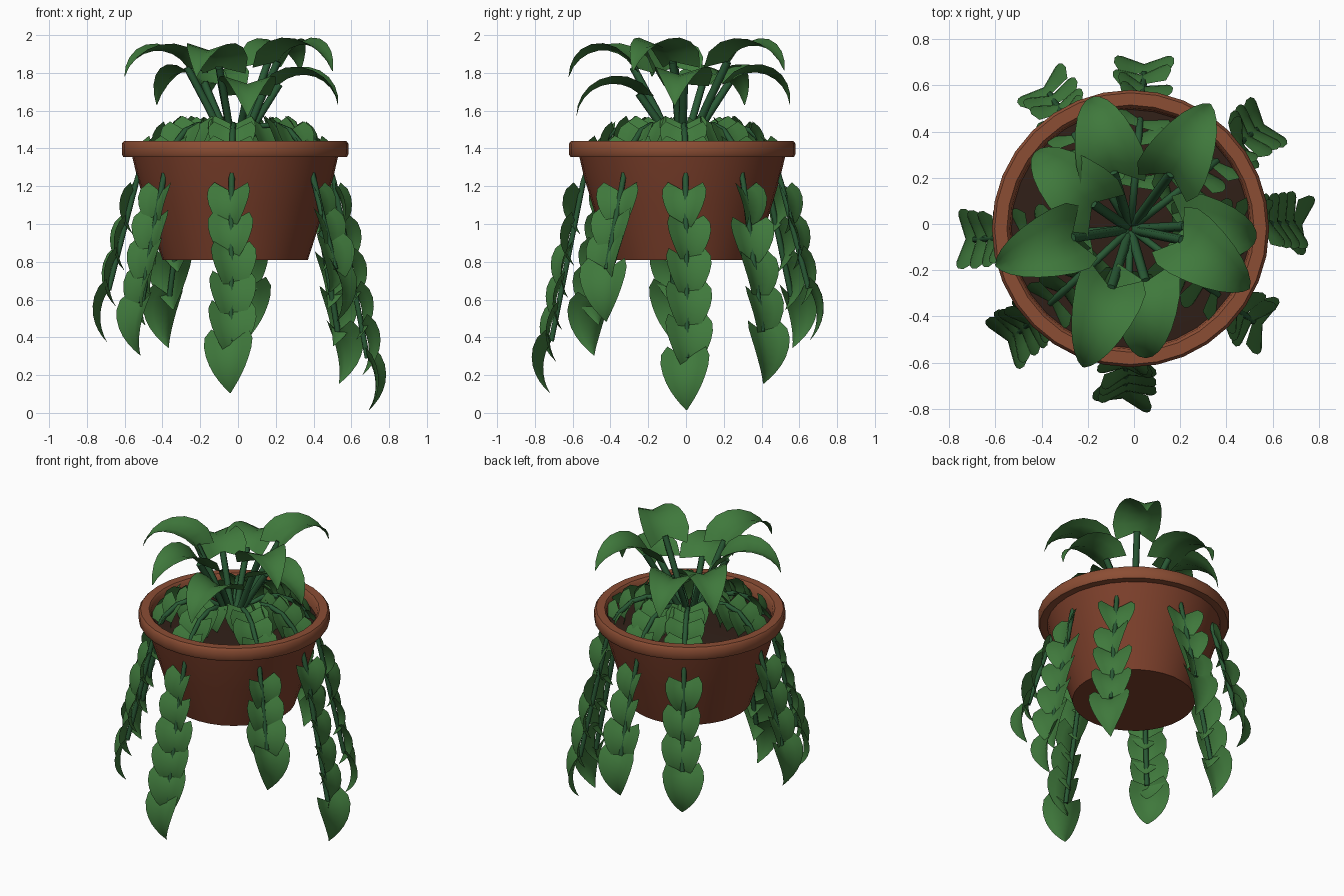
import bpy, bmesh, math, random
from mathutils import Vector

if "Cube" in bpy.data.objects:
    bpy.data.objects.remove(bpy.data.objects["Cube"])

random.seed(4)
C = Vector((-0.015, -0.02, 0))   # pot axis


def material(name, rgb):
    m = bpy.data.materials.new(name)
    m.diffuse_color = (*rgb, 1)
    m.use_nodes = True
    m.node_tree.nodes["Principled BSDF"].inputs["Base Color"].default_value = m.diffuse_color
    return m


CLAY = material("clay", (0.2, 0.05, 0.024))
RIM = material("rim_clay", (0.26, 0.075, 0.034))
SOIL = material("soil", (0.03, 0.014, 0.009))
LEAF = material("leaf_green", (0.05, 0.19, 0.045))
STEM = material("stem_green", (0.022, 0.1, 0.035))


def add_object(name, bm, mat, angle=40):
    me = bpy.data.meshes.new(name)
    bm.to_mesh(me)
    bm.free()
    ob = bpy.data.objects.new(name, me)
    bpy.context.collection.objects.link(ob)
    me.materials.append(mat)
    bpy.ops.object.select_all(action='DESELECT')
    ob.select_set(True)
    bpy.context.view_layer.objects.active = ob
    bpy.ops.object.shade_smooth_by_angle(angle=math.radians(angle))


def lathe(name, profile, mat, sides=32, closed=False):
    bm = bmesh.new()
    vs = [bm.verts.new(C + Vector((r, 0, z))) for r, z in profile]
    pairs = list(zip(vs, vs[1:])) + ([(vs[-1], vs[0])] if closed else [])
    edges = [bm.edges.new(p) for p in pairs]
    bmesh.ops.spin(bm, geom=vs + edges, cent=C, axis=(0, 0, 1),
                   angle=2 * math.pi, steps=sides, use_duplicate=False)
    bmesh.ops.remove_doubles(bm, verts=bm.verts, dist=1e-4)
    bmesh.ops.recalc_face_normals(bm, faces=bm.faces)
    add_object(name, bm, mat)


def stem(name, points, radius):
    cu = bpy.data.curves.new(name, 'CURVE')
    cu.dimensions = '3D'
    cu.bevel_depth = radius
    cu.bevel_resolution = 1
    cu.use_fill_caps = True
    sp = cu.splines.new('POLY')
    sp.points.add(len(points) - 1)
    for p, co in zip(sp.points, points):
        p.co = (*co, 1)
    cu.materials.append(STEM)
    bpy.context.collection.objects.link(bpy.data.objects.new(name, cu))


WIDTHS = [.8, 1, .99, .89, .75, .58, .39, .2, .02]


def add_leaf(bm, base, yaw, length, width, a0, a1, cup=0.3):
    """Heart-shaped cupped leaf arching from pitch a0 to pitch a1."""
    out = Vector((math.cos(yaw), math.sin(yaw), 0))
    side = Vector((-out.y, out.x, 0))
    up = Vector((0, 0, 1))
    n = len(WIDTHS) - 1
    mid, rows = Vector(base), []
    for i, w in enumerate(WIDTHS):
        t = i / n
        a = math.radians(a0 + (a1 - a0) * t)
        tan = out * math.cos(a) + up * math.sin(a)
        nor = up * math.cos(a) - out * math.sin(a)
        row = []
        for v in (-1, -.55, 0, .55, 1):
            x = v * w * width / 2
            back = 0.17 * length * abs(v) * (1 - t) ** 3     # lobes behind the stalk
            row.append(bm.verts.new(mid + side * x + nor * abs(x) * cup - tan * back))
        rows.append(row)
        mid = mid + tan * length / n
    for r0, r1 in zip(rows, rows[1:]):
        for j in range(4):
            bm.faces.new((r0[j], r1[j], r1[j + 1], r0[j + 1]))


# Pot body, rolled rim and soil
lathe("pot_body", [(0, .81), (.385, .81), (.43, .95), (.475, 1.1), (.52, 1.25), (.548, 1.37)], CLAY)
lathe("pot_rim", [(.545, 1.355), (.592, 1.355), (.6, 1.37), (.6, 1.425), (.588, 1.44),
                  (.535, 1.44), (.522, 1.425), (.515, 1.36)], RIM, closed=True)
lathe("soil", [(0, 1.39), (.3, 1.385), (.53, 1.365)], SOIL)

# Upright leaves: stalk end, leaf tip (x, y), tall or low
UPRIGHT = [((.16, .22, 1.86), (.33, .52), True), ((-.27, -.06, 1.83), (-.6, -.18), True),
           ((.21, -.07, 1.86), (.5, -.28), True), ((-.1, -.28, 1.83), (-.22, -.62), True),
           ((.05, -.25, 1.69), (.05, -.58), False), ((.22, -.01, 1.74), (.53, -.06), False),
           ((-.09, .23, 1.75), (-.18, .55), False), ((-.18, .09, 1.75), (-.43, .31), False)]
bm = bmesh.new()
for i, (end, tip, tall) in enumerate(UPRIGHT):
    e = Vector(end)
    d = Vector((tip[0] - e.x, tip[1] - e.y))
    root = C + Vector((e.x * .1, e.y * .1, 1.38))
    stem(f"upright_stem_{i}", [root, root.lerp(e, .5) + Vector((0, 0, .01)), e], .021)
    a0, a1 = (48, -80) if tall else (35, -90)
    add_leaf(bm, e, math.atan2(d.y, d.x), d.length / (.8 if tall else .77), .3, a0, a1)
add_object("upright_leaves", bm, LEAF, 60)

# Trailing vines: angle in degrees, height of lowest leaf tip
VINES = [(-92, .10), (2, .01), (38, .15), (-37, .48), (-137, .30), (184, .37), (121, .34), (85, .38)]
for i, (deg, tip_z) in enumerate(VINES):
    a = math.radians(deg)
    end_z = tip_z + .28
    end_r = .70 - .08 * (end_z - .3)
    path = [(.02, 1.38), (.09, 1.47), (.18, 1.52), (.27, 1.525), (.36, 1.495), (.44, 1.42), (.49, 1.33),
            (.525, 1.22)]
    path += [(.525 + (end_r - .525) * t, 1.22 + (end_z - 1.22) * t) for t in (.25, .5, .75, 1)]
    pts = [C + Vector((r * math.cos(a), r * math.sin(a), z)) for r, z in path]
    stem(f"vine_stem_{i}", pts, .016)
    bm = bmesh.new()
    # leaves over the soil mound
    for k in (2, 3, 4, 5):
        add_leaf(bm, pts[k], a + random.uniform(-.25, .25), .22, .25, -55, -115)
    # hanging leaves down the outside
    count = max(3, round((1.17 - end_z) / .165))
    for k in range(count + 1):
        t = k / count
        z = 1.17 + (end_z - 1.17) * t
        r = .525 + (end_r - .525) * (1.22 - z) / (1.22 - end_z)
        size = .235 + .055 * t
        add_leaf(bm, C + Vector((r * math.cos(a), r * math.sin(a), z)),
                 a + random.uniform(-.35, .35), size, .235 + .025 * t, -60, -125, .35)
    add_object(f"vine_leaves_{i}", bm, LEAF, 60)
